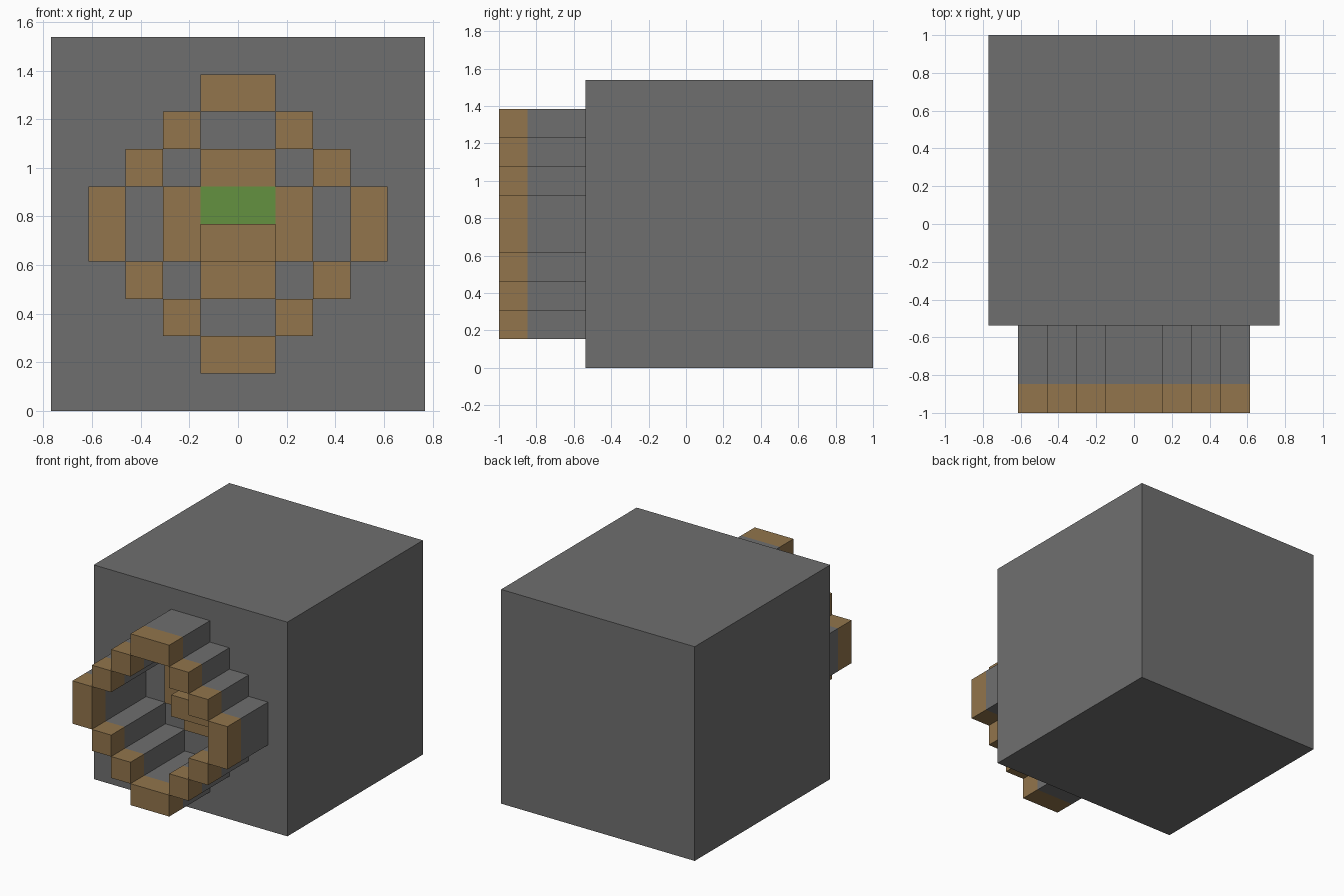
import bpy
import bmesh
from mathutils import Vector

cube = bpy.data.objects.get("Cube")
if cube:
    bpy.data.objects.remove(cube, do_unlink=True)

U = 2 / 13                 # one block
FACE = -1 + 3 * U          # front of the body
PIT = FACE + U             # back of the mouth recess


def material(name, rgb):
    m = bpy.data.materials.new(name)
    m.use_nodes = True
    m.diffuse_color = (*rgb, 1)
    m.node_tree.nodes["Principled BSDF"].inputs["Base Color"].default_value = (*rgb, 1)
    return m


GREY = material("grey", (0.159, 0.159, 0.159))
BROWN = material("brown", (0.287, 0.178, 0.072))
GREEN = material("green", (0.127, 0.283, 0.051))


def box(name, x, y, z, *mats, split=None):
    """Box from ranges; x and z in blocks. Faces in front of split use the second material."""
    lo = Vector((x[0] * U, y[0], z[0] * U))
    hi = Vector((x[1] * U, y[1], z[1] * U))
    bm = bmesh.new()
    bmesh.ops.create_cube(bm, size=1)
    for v in bm.verts:
        v.co = (lo + hi) / 2 + v.co * (hi - lo)
    if split is not None:
        bmesh.ops.bisect_plane(bm, geom=bm.verts[:] + bm.edges[:] + bm.faces[:],
                               plane_co=(0, split, 0), plane_no=(0, 1, 0))
        for f in bm.faces:
            f.material_index = int(f.calc_center_median().y < split)
    me = bpy.data.meshes.new(name)
    bm.to_mesh(me)
    bm.free()
    for m in mats:
        me.materials.append(m)
    ob = bpy.data.objects.new(name, me)
    bpy.context.collection.objects.link(ob)
    return ob


# Body with a stepped round recess in the front
body = box("body", (-5, 5), (FACE, 1), (0, 10), GREY)
for half in (1, 2, 3):
    cutter = box("recess_cutter", (-half, half), (FACE - U, PIT), (1 + half, 9 - half), GREY)
    cutter.hide_render = True
    mod = body.modifiers.new("recess", "BOOLEAN")
    mod.operation = "DIFFERENCE"
    mod.solver = "EXACT"
    mod.object = cutter
    bpy.context.view_layer.objects.active = body
    bpy.ops.object.modifier_apply(modifier=mod.name)
    bpy.data.objects.remove(cutter, do_unlink=True)

# Ring of square bars with brown tips
bars = [((-1, 1), (1, 2)), ((-1, 1), (8, 9))]
for s in (-1, 1):
    bars.append((sorted((3 * s, 4 * s)), (4, 6)))
    for inner, low in ((1, 2), (2, 3)):
        xs = sorted((inner * s, (inner + 1) * s))
        bars += [(xs, (low, low + 1)), (xs, (9 - low, 10 - low))]
for xs, zs in bars:
    box("ring_bar", xs, (-1, FACE), zs, GREY, BROWN, split=-1 + U)

# Brown cross on the recess wall, with a green panel and a ledge below it
THIN = 0.009
for name, xs, zs in (("upper_panel", (-1, 1), (6, 7)), ("lower_panel", (-1, 1), (3, 4)),
                     ("right_panel", (-2, -1), (4, 6)), ("left_panel", (1, 2), (4, 6))):
    box(name, xs, (PIT - THIN, PIT), zs, BROWN)
box("green_panel", (-1, 1), (PIT - THIN, PIT), (5, 6), GREEN)
box("ledge", (-1, 1), (PIT - U, PIT), (4, 5), BROWN)
